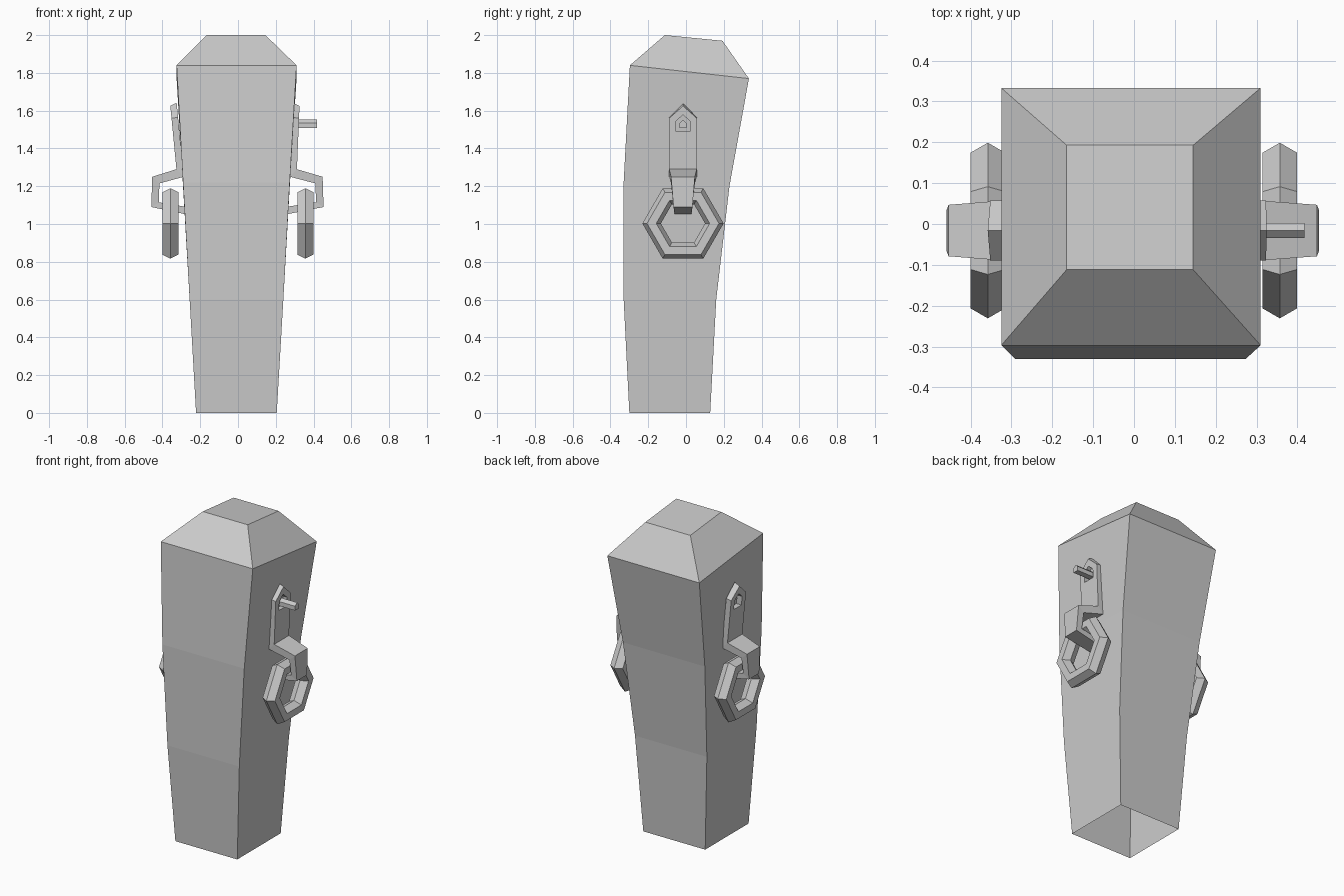
import bpy, bmesh
from math import radians
from mathutils import Matrix

default = bpy.data.objects.get("Cube")
if default:
    bpy.data.objects.remove(default)

GREY = (0.6, 0.6, 0.6, 1)
grey = bpy.data.materials.new("plain grey")
grey.diffuse_color = GREY
grey.use_nodes = True
grey.node_tree.nodes["Principled BSDF"].inputs["Base Color"].default_value = GREY

CY = -0.016  # depth of the fittings' centre line


def finish(name, bm):
    bmesh.ops.recalc_face_normals(bm, faces=bm.faces)
    mesh = bpy.data.meshes.new(name)
    bm.to_mesh(mesh)
    bm.free()
    mesh.materials.append(grey)
    obj = bpy.data.objects.new(name, mesh)
    bpy.context.collection.objects.link(obj)
    return obj


def loft(bm, a, b, closed=True):
    n = len(a)
    for i in range(n if closed else n - 1):
        j = (i + 1) % n
        bm.faces.new((a[i], a[j], b[j], b[i]))


# Tapered, leaning post with a chamfered cap and an open base
def build_post():
    # left x, right x, front y, back y, front z, back z
    levels = [
        (-0.222, 0.205, -0.30, 0.128, 0, 0),
        (-0.256, 0.24, -0.33, 0.16, 0.6, 0.6),
        (-0.291, 0.274, -0.33, 0.23, 1.22, 1.2),
        (-0.325, 0.31, -0.297, 0.333, 1.84, 1.77),
        (-0.165, 0.145, -0.112, 0.193, 2, 1.97),
    ]
    bm = bmesh.new()
    rings = []
    for x0, x1, y0, y1, zf, zb in levels:
        corners = ((x0, y0, zf), (x1, y0, zf), (x1, y1, zb), (x0, y1, zb))
        rings.append([bm.verts.new(c) for c in corners])
    for a, b in zip(rings, rings[1:]):
        loft(bm, a, b)
    bm.faces.new(rings[-1])
    finish("post", bm)


def house(half, low, shoulder, peak):
    return [(-half, low), (half, low), (half, shoulder), (0, peak), (-half, shoulder)]


# Pointed plate with an eye, continuing into a bent hook that holds the ring
def build_strap(name, side, top_x, low_x, out_x, end_x):
    bm = bmesh.new()

    def vert(x, y, z):
        return bm.verts.new((side * x, CY + y, z))

    def plate(outline, depth):
        return [vert(low_x + (top_x - low_x) * (z - 1.29) / 0.27 - depth, y, z)
                for y, z in outline]

    eye = house(0.037, 1.49, 1.545, 1.578)
    front = plate(house(0.073, 1.29, 1.56, 1.625), 0)
    back = plate(house(0.073, 1.25, 1.565, 1.642), 0.035)
    front_eye, back_eye = plate(eye, 0), plate(eye, 0.035)
    loft(bm, front, front_eye)
    loft(bm, back, back_eye)
    loft(bm, front_eye, back_eye)
    loft(bm, front[1:] + front[:1], back[1:] + back[:1], closed=False)

    # Hook sections: outer x, outer z, inner x, inner z, half width
    last = [front[0], front[1], back[1], back[0]]
    for xo, zo, xi, zi, w in (
        (out_x - 0.005, 1.25, out_x - 0.043, 1.215, 0.063),
        (out_x, 1.09, out_x - 0.04, 1.115, 0.05),
        (end_x, 1.05, end_x, 1.09, 0.045),
    ):
        section = [vert(xo, -w, zo), vert(xo, w, zo), vert(xi, w, zi), vert(xi, -w, zi)]
        loft(bm, last, section)
        last = section
    bm.faces.new(last)
    finish(name, bm)


# Six-sided hanging ring
def build_ring(name, x):
    bpy.ops.mesh.primitive_torus_add(
        major_segments=6, minor_segments=6, major_radius=0.166, minor_radius=0.049)
    ring = bpy.context.object
    ring.name = name
    ring.data.transform(Matrix.Rotation(radians(90), 4, 'Y') @ Matrix.Rotation(radians(30), 4, 'Z'))
    ring.location = (x, CY, 1.003)
    ring.data.materials.append(grey)


# Pin through the left eye
def build_pin():
    bm = bmesh.new()
    ends = [[bm.verts.new((x, CY + y, z)) for y, z in house(0.018, 1.508, 1.535, 1.552)]
            for x in (0.27, 0.418)]
    loft(bm, *ends)
    for end in ends:
        bm.faces.new(end)
    finish("left_pin", bm)


build_post()
build_strap("left_strap", 1, 0.323, 0.312, 0.453, 0.25)
build_strap("right_strap", -1, 0.352, 0.326, 0.459, 0.27)
build_ring("left_ring", 0.357)
build_ring("right_ring", -0.358)
build_pin()
